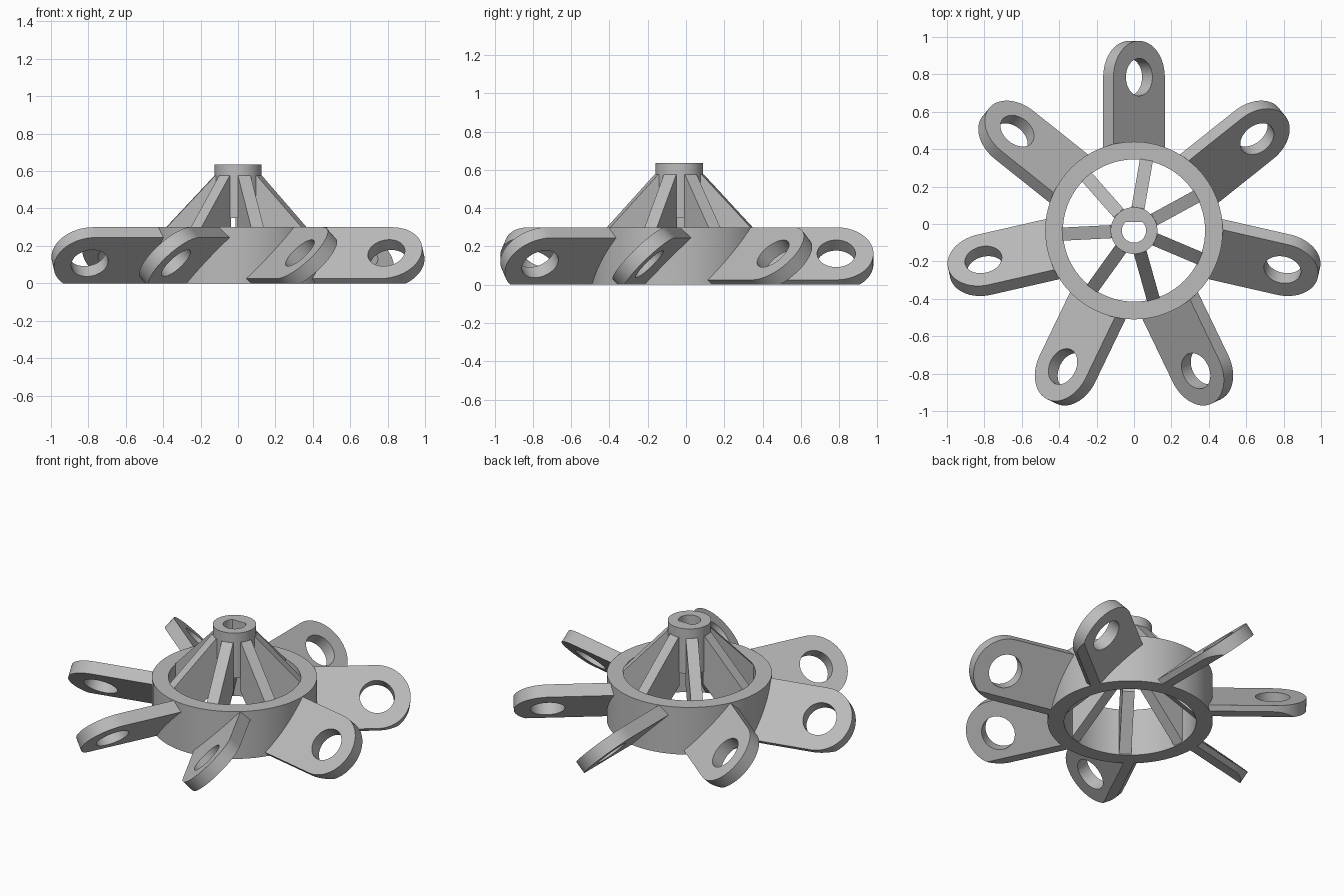
import bpy, bmesh
from math import sin, cos, tan, radians, tau
from mathutils import Matrix, Vector

cube = bpy.data.objects.get("Cube")
if cube:
    bpy.data.objects.remove(cube)

COUNT = 7
AXIS = Vector((0, -0.035, 0))      # rotor axis
STEPS = 72

grey = bpy.data.materials.new("plain_grey")
grey.use_nodes = True
colour = (0.5, 0.5, 0.5, 1)
grey.diffuse_color = colour
grey.node_tree.nodes["Principled BSDF"].inputs["Base Color"].default_value = colour


def tube(outer, inner, z0, z1):
    """Prism with a hole; outer and inner give a radius for each angle."""
    bm = bmesh.new()
    angles = [tau * i / STEPS for i in range(STEPS)]
    loops = [[bm.verts.new((f(a) * cos(a), f(a) * sin(a), z)) for a in angles]
             for f, z in ((outer, z0), (outer, z1), (inner, z1), (inner, z0))]
    for k in range(4):
        a, b = loops[k], loops[(k + 1) % 4]
        for i in range(STEPS):
            j = (i + 1) % STEPS
            bm.faces.new((a[i], a[j], b[j], b[i]))
    return bm


def to_mesh(bm, name):
    bmesh.ops.recalc_face_normals(bm, faces=bm.faces[:])
    mesh = bpy.data.meshes.new(name)
    bm.to_mesh(mesh)
    bm.free()
    mesh.materials.append(grey)
    return mesh


def place(mesh, name, turn=0):
    obj = bpy.data.objects.new(name, mesh)
    bpy.context.collection.objects.link(obj)
    obj.location = AXIS
    obj.rotation_euler.z = turn
    return obj


# Outer ring
parts = [place(to_mesh(tube(lambda a: 0.475, lambda a: 0.38, 0, 0.3), "ring"), "ring")]

# Hub sleeve with a D-shaped bore, flat towards the back
bore = lambda a: min(0.065, 0.045 / max(sin(a), 0.01))
parts.append(place(to_mesh(tube(lambda a: 0.125, bore, 0.35, 0.635), "hub"), "hub"))

# Blade: round-ended plate with a hole, pitched and trimmed at the ground
R = 0.194
ROOT = R / tan(radians(25))


def blade_outline(a):
    if sin(a) >= 0:
        return R
    return min(R / max(abs(cos(a)), 1e-6), ROOT / abs(sin(a)))


bm = tube(blade_outline, lambda a: 0.1, -0.039, 0.039)
bm.transform(Matrix.Translation((0, 0.82, 0.135)) @ Matrix.Rotation(radians(45), 4, 'Y'))
cut = bmesh.ops.bisect_plane(bm, geom=bm.verts[:] + bm.edges[:] + bm.faces[:],
                             plane_co=(0, 0, 0), plane_no=(0, 0, -1), clear_outer=True)
rim = [e for e in cut["geom_cut"] if isinstance(e, bmesh.types.BMEdge)]
bmesh.ops.edgenet_fill(bm, edges=rim)
blade = to_mesh(bm, "blade")

# Spoke: upright sloping fin between hub and ring
profile = [(0.115, 0.575), (0.125, 0.575), (0.385, 0.298), (0.4, 0.28),
           (0.4, 0.005), (0.38, 0.005), (0.115, 0.27)]
bm = bmesh.new()
face = bm.faces.new([bm.verts.new((r, -0.035, z)) for r, z in profile])
side = bmesh.ops.extrude_face_region(bm, geom=[face])["geom"]
bmesh.ops.translate(bm, vec=(0, 0.07, 0),
                    verts=[v for v in side if isinstance(v, bmesh.types.BMVert)])
spoke = to_mesh(bm, "spoke")

for k in range(COUNT):
    turn = tau * k / COUNT
    parts.append(place(blade, f"blade_{k + 1}", turn))
    parts.append(place(spoke, f"spoke_{k + 1}", turn + radians(80)))

# Smooth the round walls, keep the edges sharp
bpy.ops.object.select_all(action='DESELECT')
for obj in parts:
    obj.select_set(True)
bpy.context.view_layer.objects.active = parts[0]
bpy.ops.object.shade_smooth_by_angle(angle=radians(30))
